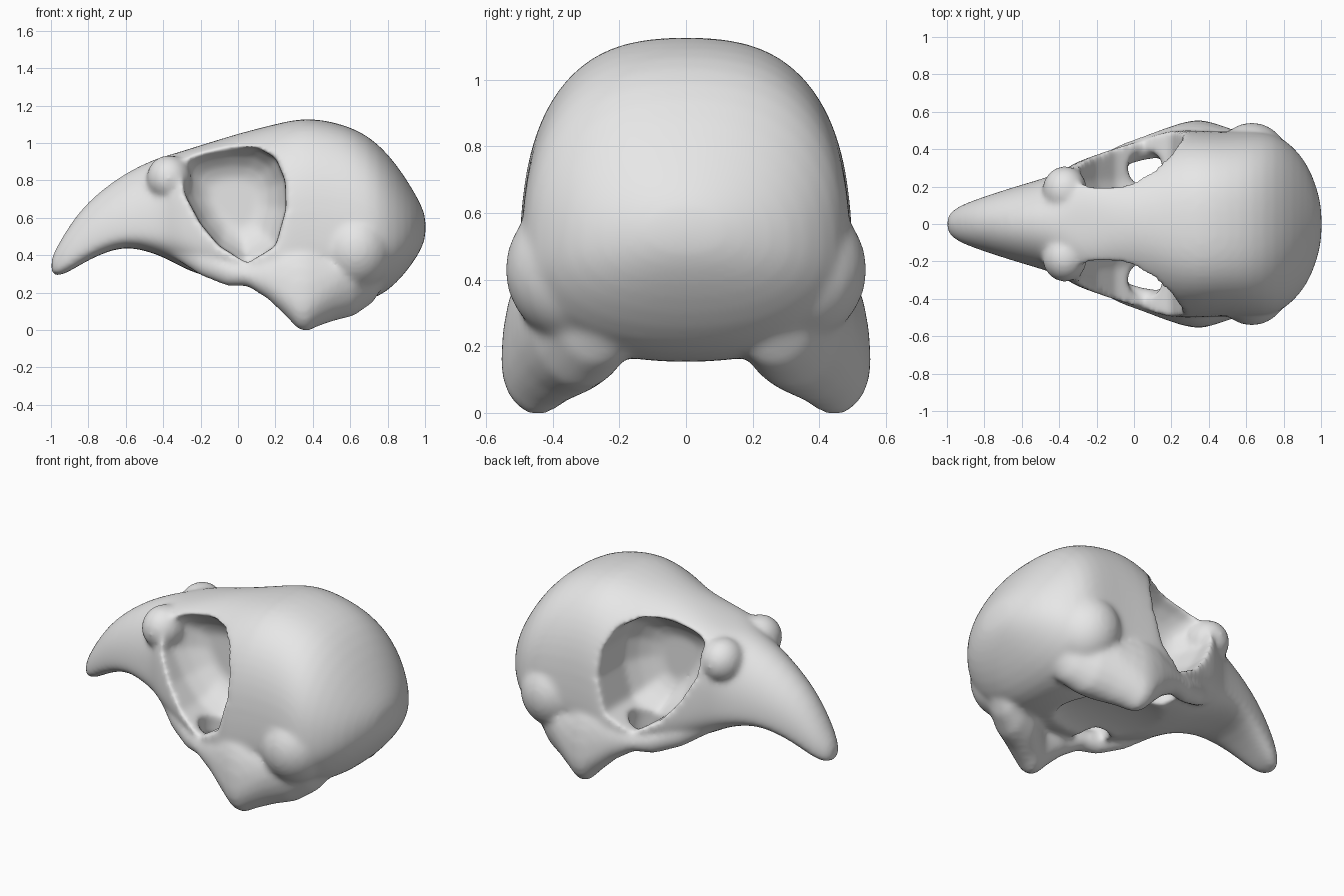
import bpy, bmesh, math
from mathutils import Vector, Matrix

cube = bpy.data.objects.get("Cube")
if cube:
    bpy.data.objects.remove(cube, do_unlink=True)


def section(x, half_width, middle, top, bottom, top_power=2, bottom_power=2, y=0, count=32):
    """Rounded cross-section in the yz plane with separate upper and lower curves."""
    ring = []
    for i in range(count):
        angle = math.tau * i / count
        c, s = math.cos(angle), math.sin(angle)
        power = top_power if s >= 0 else bottom_power
        height = top - middle if s >= 0 else middle - bottom
        across = math.copysign(abs(c) ** (2 / power), c)
        up = math.copysign(abs(s) ** (2 / power), s)
        ring.append(Vector((x, y + half_width * across, middle + height * up)))
    return ring


def loft(bm, rings):
    """Skin a closed solid through a row of rings."""
    loops = [[bm.verts.new(p) for p in ring] for ring in rings]
    faces = [bm.faces.new(loops[0]), bm.faces.new(loops[-1])]
    count = len(loops[0])
    for a, b in zip(loops, loops[1:]):
        for i in range(count):
            j = (i + 1) % count
            faces.append(bm.faces.new((a[i], a[j], b[j], b[i])))
    bmesh.ops.recalc_face_normals(bm, faces=faces)


def ellipsoid(bm, centre, radii):
    matrix = Matrix.Translation(centre) @ Matrix.Diagonal((*radii, 1))
    bmesh.ops.create_uvsphere(bm, u_segments=24, v_segments=16, radius=1, matrix=matrix)


def make_object(name, bm):
    mesh = bpy.data.meshes.new(name)
    bm.to_mesh(mesh)
    bm.free()
    obj = bpy.data.objects.new(name, mesh)
    bpy.context.scene.collection.objects.link(obj)
    return obj


bone = bpy.data.materials.new("bone_grey")
bone.use_nodes = True
bone.diffuse_color = (0.8, 0.8, 0.8, 1)
bone.node_tree.nodes["Principled BSDF"].inputs["Base Color"].default_value = (0.8, 0.8, 0.8, 1)

# Beak and braincase: x, half width, middle height, top, bottom, roof squareness
stations = [
    (-1, .035, .34, .38, .3, 2),
    (-.98, .065, .34, .425, .29, 2),
    (-.93, .1, .38, .515, .295, 2),
    (-.85, .13, .44, .635, .345, 2),
    (-.75, .165, .5, .735, .4, 2),
    (-.6, .212, .54, .845, .455, 2),
    (-.45, .255, .54, .915, .41, 2.1),
    (-.38, .285, .55, .935, .38, 2.4),
    (-.31, .335, .56, .955, .34, 2.9),
    (-.2, .37, .5, .99, .29, 2.7),
    (0, .45, .42, 1.055, .25, 2.1),
    (.2, .51, .41, 1.105, .2, 2.5),
    (.35, .5, .45, 1.14, .18, 2.65),
    (.5, .495, .45, 1.12, .15, 2.65),
    (.64, .5, .45, 1.075, .15, 2.6),
    (.75, .49, .48, 1, .17, 2.4),
    (.85, .42, .5, .885, .25, 2.2),
    (.93, .32, .52, .76, .35, 2),
    (.98, .19, .54, .67, .43, 2),
    (1.005, .08, .55, .6, .5, 2),
]
bm = bmesh.new()
loft(bm, [section(*s, 3 if s[0] < .3 else 2.3) for s in stations])
shell = make_object("shell", bm)
shell.modifiers.new("round", "SUBSURF").levels = 1

# Eye socket cutters, narrowing towards the wall between the eyes
outline = [(-.305, .88), (-.26, .935), (-.18, .965), (-.05, .985), (.1, .975), (.2, .92),
           (.25, .8), (.255, .65), (.2, .45), (.05, .36), (-.1, .45), (-.2, .57), (-.28, .72)]
cutters = []
for side in (-1, 1):
    bm = bmesh.new()
    rings = []
    for y, scale in ((.07, .45), (.1, .66), (.15, .84), (.23, 1), (.7, 1.01)):
        rings.append([Vector((-.02 + (x + .02) * scale, side * y, .68 + (z - .68) * scale))
                      for x, z in outline])
    loft(bm, rings)
    cutters.append(make_object("socket_cutter", bm))

    # Opening in the socket floor, inside the cheek bar
    bm = bmesh.new()
    ellipsoid(bm, (.06, side * .3, .28), (.1, .1, .3))
    cutters.append(make_object("floor_cutter", bm))

# Hollow under the head
bm = bmesh.new()
ellipsoid(bm, (.05, 0, .17), (.46, .3, .125))
cutters.append(make_object("hollow_cutter", bm))

for cutter in cutters:
    cutter.hide_render = True
    cut = shell.modifiers.new("cut", "BOOLEAN")
    cut.operation = "DIFFERENCE"
    cut.solver = "EXACT"
    cut.object = cutter

# Take the carved shell and add the side parts to it
bpy.context.view_layer.update()
carved = bpy.data.meshes.new_from_object(shell.evaluated_get(bpy.context.evaluated_depsgraph_get()))
bm = bmesh.new()
bm.from_mesh(carved)

# x, y, half width, middle height, top, bottom
cheek_bar = [
    (-.38, .2, .04, .45, .49, .41),
    (-.2, .31, .05, .36, .43, .29),
    (-.06, .37, .06, .31, .37, .235),
    (.05, .405, .065, .29, .355, .235),
    (.16, .435, .075, .26, .4, .165),
    (.25, .45, .09, .2, .45, .08),
    (.32, .455, .1, .15, .45, .005),
    (.37, .445, .11, .15, .45, -.01),
    (.43, .41, .13, .19, .45, .02),
    (.52, .35, .16, .25, .45, .05),
    (.62, .31, .16, .3, .45, .075),
    (.72, .26, .14, .34, .45, .145),
    (.8, .22, .1, .38, .45, .27),
]
for side in (-1, 1):
    # Cheek bar running back into the jaw joint and the rear base ridge
    loft(bm, [section(x, w, mid, top, low, y=side * y, count=20)
              for x, y, w, mid, top, low in cheek_bar])
    # Ear swelling and brow swelling at the root of the beak
    ellipsoid(bm, (.63, side * .33, .43), (.2, .213, .22))
    ellipsoid(bm, (-.37, side * .18, .81), (.12, .13, .125))

skull = make_object("bird_skull", bm)
skull.data.materials.clear()
skull.data.materials.append(bone)
for helper in cutters + [shell]:
    bpy.data.objects.remove(helper, do_unlink=True)

# Fuse everything into one smooth surface
fuse = skull.modifiers.new("fuse", "REMESH")
fuse.mode = "VOXEL"
fuse.voxel_size = 0.014
fuse.use_smooth_shade = True
soften = skull.modifiers.new("soften", "SMOOTH")
soften.factor = 0.5
soften.iterations = 16
